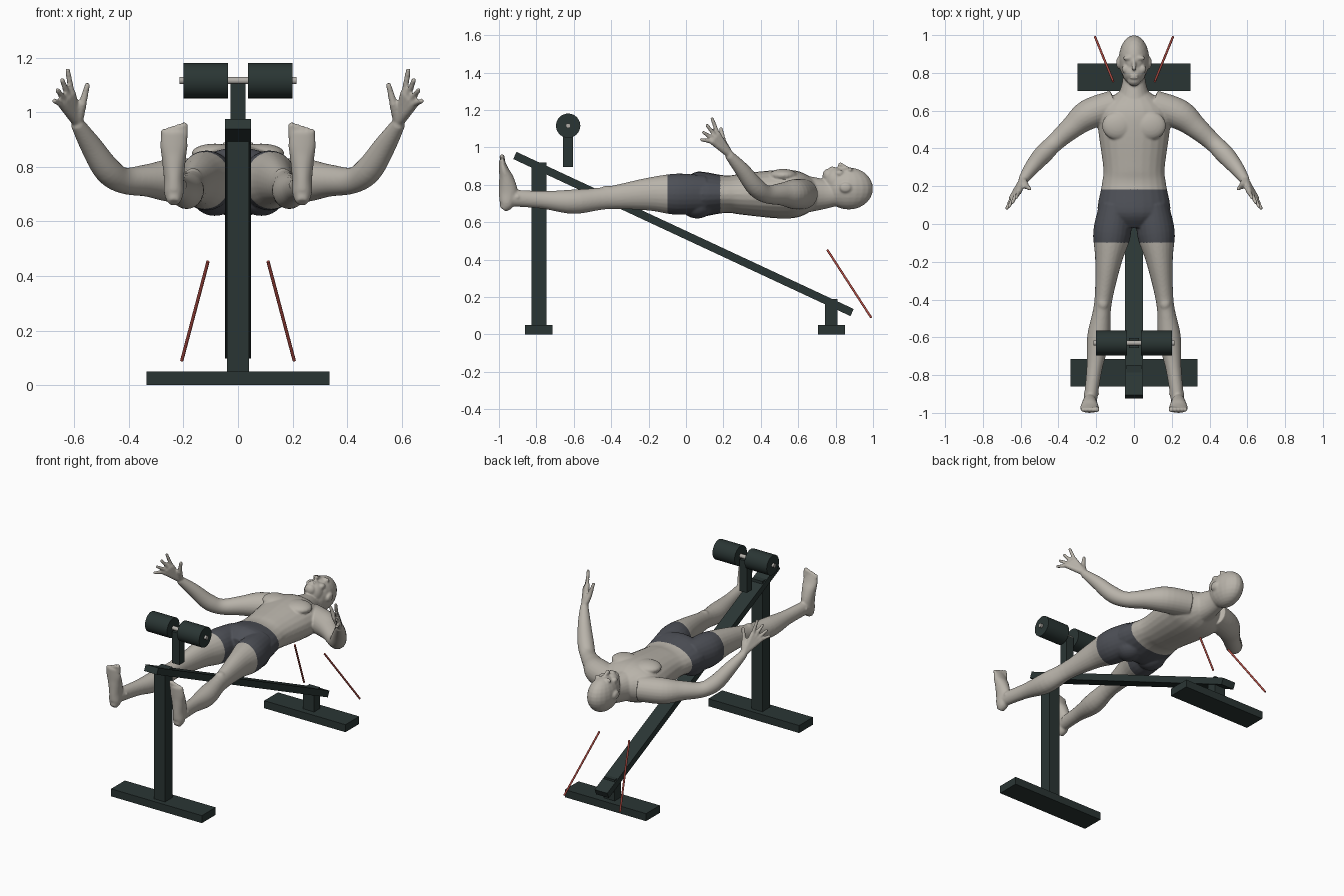
import bpy, bmesh
from math import cos, sin, tau
from mathutils import Vector, Matrix

default_cube = bpy.data.objects.get("Cube")
if default_cube:
    bpy.data.objects.remove(default_cube, do_unlink=True)


def material(name, red, green, blue):
    mat = bpy.data.materials.new(name)
    mat.use_nodes = True
    mat.diffuse_color = (red, green, blue, 1)
    mat.node_tree.nodes["Principled BSDF"].inputs["Base Color"].default_value = mat.diffuse_color
    return mat


SKIN = material("pale grey skin", .48, .45, .4)
SHORTS = material("slate shorts", .075, .08, .095)
STEEL = material("dark green steel", .023, .036, .034)
METAL = material("light metal", .45, .43, .4)
RED = material("red rod", .42, .07, .055)


def finish(name, shape, mat):
    bmesh.ops.recalc_face_normals(shape, faces=shape.faces)
    mesh = bpy.data.meshes.new(name)
    shape.to_mesh(mesh)
    shape.free()
    mesh.materials.append(mat)
    obj = bpy.data.objects.new(name, mesh)
    bpy.context.collection.objects.link(obj)
    return obj


def box(name, centre, size, turn=Matrix.Identity(4)):
    shape = bmesh.new()
    bmesh.ops.create_cube(shape, size=1, matrix=Matrix.Translation(centre) @ turn @ Matrix.Diagonal((*size, 1)))
    finish(name, shape, STEEL)


def aim(start, end):
    return (end - start).to_track_quat('Z', 'Y').to_matrix().to_4x4()


def rod(name, start, end, radius, mat, sides=32):
    start, end = Vector(start), Vector(end)
    shape = bmesh.new()
    bmesh.ops.create_cone(shape, cap_ends=True, segments=sides, radius1=radius, radius2=radius,
                          depth=(end - start).length,
                          matrix=Matrix.Translation((start + end) / 2) @ aim(start, end))
    for face in shape.faces:
        face.smooth = len(face.verts) == 4
    finish(name, shape, mat)


# Bench frame
post_y, rear_y = -.787, .777
box("front_base", (0, post_y, .025), (.67, .145, .05))
box("front_post", (0, post_y, .485), (.08, .08, .87))
box("rear_base", (0, rear_y, .025), (.6, .145, .05))
box("rear_post", (0, rear_y, .12), (.08, .065, .14))
beam_top, beam_foot = Vector((0, -.915, .957)), Vector((0, .888, .117))
box("sloping_beam", (beam_top + beam_foot) / 2, (.094, .042, (beam_foot - beam_top).length), aim(beam_top, beam_foot))

# Leg rollers on their bracket, and the two loose rods
roller_y, roller_z = -.63, 1.116
box("roller_bracket", (0, roller_y, 1), (.054, .054, .21))
rod("roller_axle", (-.215, roller_y, roller_z), (.215, roller_y, roller_z), .013, METAL)
for side, s in (("left", 1), ("right", -1)):
    rod(side + "_roller", (s * .037, roller_y, roller_z), (s * .2, roller_y, roller_z), .065, STEEL)
    rod(side + "_red_rod", (s * .206, .99, .09), (s * .11, .755, .453), .006, RED, sides=12)

# Body helpers: every piece goes into one mesh that is fused afterwards
body = bmesh.new()


def smooth_rows(rows, steps=5):
    """Fill in between the rows along a curve that passes through them."""
    rows = [Vector(row) for row in rows]
    slopes = [(rows[min(i + 1, len(rows) - 1)] - rows[max(i - 1, 0)]) / 2 for i in range(len(rows))]
    filled = []
    for i in range(len(rows) - 1):
        for k in range(steps):
            t = k / steps
            ease = t * t * (3 - 2 * t)
            filled.append(rows[i] * (1 - ease) + rows[i + 1] * ease
                          + slopes[i] * t * (1 - t) ** 2 - slopes[i + 1] * t * t * (1 - t))
    return filled + [rows[-1]]


def loft(rows, s=1, up=(0, 0, 1), sides=24):
    """Each row is x, y, z, radius across, radius along up."""
    rows = smooth_rows(rows)
    centres = [Vector((s * row[0], row[1], row[2])) for row in rows]
    rings = []
    for i, row in enumerate(rows):
        along = centres[min(i + 1, len(rows) - 1)] - centres[max(i - 1, 0)]
        across = along.cross(Vector(up)).normalized()
        rise = across.cross(along).normalized()
        rings.append([body.verts.new(centres[i] + across * row[3] * cos(a) + rise * row[4] * sin(a))
                      for a in (tau * k / sides for k in range(sides))])
    for ring, following in zip(rings, rings[1:]):
        for k in range(sides):
            body.faces.new((ring[k - 1], ring[k], following[k], following[k - 1]))
    body.faces.new(rings[0])
    body.faces.new(rings[-1])


def blob(centre, radii):
    bmesh.ops.create_uvsphere(body, u_segments=20, v_segments=14, radius=1,
                              matrix=Matrix.Translation(centre) @ Matrix.Diagonal((*radii, 1)))


def digit(start, end, thick, thin, s):
    """A tapered finger, toe or palm bone with round ends."""
    loft([(*start, thick, thick), (*end, thin, thin)], s, up=(.8, .6, 0), sides=12)
    for point, radius in ((start, thick), (end, thin)):
        blob((s * point[0], point[1], point[2]), (radius, radius, radius))


# Torso and neck: place along the spine, half width, half depth
SPINE = .75
torso = [(.7, .08, .07), (.61, .19, .12), (.5, .19, .13), (.3, .163, .11),
         (.21, .17, .1), (.06, .19, .12), (-.02, .1, .07)]
neck = [(.82, .055, .06), (.74, .065, .08), (.64, .1, .1)]
for part in (torso, neck):
    loft([(0, y, SPINE, wide, deep) for y, wide, deep in part])

# Head: skull, jaw, chin, lips and nose
blob((0, .87, .78), (.081, .13, .112))
blob((0, .8, .82), (.062, .06, .074))
blob((0, .76, .85), (.036, .03, .036))
for lip_y in (.774, .786):
    blob((0, lip_y, .889), (.024, .006, .01))
digit((0, .87, .887), (0, .825, .907), .008, .013, 1)

# Limbs
arm = [(.1, .63, SPINE, .08), (.24, .58, SPINE, .08), (.33, .51, SPINE, .06), (.42, .43, SPINE, .048),
       (.48, .37, .79, .05), (.54, .3, .88, .04), (.59, .23, .96, .025)]
leg = [(.1, SPINE, .085, .1), (-.05, SPINE, .1, .11), (-.2, SPINE, .07, .088), (-.42, .73, .046, .06),
       (-.6, .71, .06, .065), (-.77, .72, .041, .047), (-.94, .73, .035, .045)]
foot = [(.67, .02, .02), (.7, .035, .04), (.76, .037, .05), (.83, .044, .04), (.88, .05, .026), (.93, .045, .015)]
wrist, thumb_joint = Vector((.59, .23, .965)), Vector((.57, .2, 1.03))
SOLE, FOOT_X = -1, .235


def leg_x(y):
    return .11 - .13 * y


for s in (1, -1):
    loft([(x, y, z, r, r) for x, y, z, r in arm], s)
    loft([(leg_x(y), y, z, wide, deep) for y, z, wide, deep in leg], s)
    loft([(FOOT_X, SOLE + deep, z, wide, deep) for z, wide, deep in foot], s, up=(0, 1, 0))
    # Chest, buttock, kneecap, ankle bones
    blob((s * .085, .52, .85), (.085, .075, .035))
    blob((s * .085, .06, .695), (.085, .09, .075))
    blob((s * leg_x(-.42), -.42, .77), (.03, .04, .025))
    blob((s * leg_x(-.9), -.9, .735), (.042, .02, .02))
    # Brow, cheek, eye, ear
    blob((s * .033, .878, .88), (.028, .012, .014))
    blob((s * .043, .82, .862), (.022, .024, .018))
    blob((s * .031, .855, .873), (.014, .009, .009))
    blob((s * .082, .853, .785), (.012, .032, .026))
    # Palm and fingers fan out from the wrist, index finger first
    for i in range(4):
        knuckle = Vector((.61, .17, 1.07)) + i * Vector((.012, -.01, -.013))
        bend = .4 + .34 * i
        reach = Vector((.4 * sin(bend), -.85 * sin(bend), cos(bend)))
        digit(wrist, knuckle, .02, .016, s)
        digit(knuckle, knuckle + reach * (.09 - .007 * i), .0125, .0095, s)
    digit(wrist, thumb_joint, .022, .016, s)
    digit(thumb_joint, (.552, .187, 1.1), .015, .01, s)
    # Toes, big toe first
    for i in range(5):
        toe_x, thick = .197 + .019 * i, .014 - .001 * i
        digit((toe_x, SOLE + .022, .915), (toe_x, SOLE + .017, .95 - .005 * i), thick, thick, s)

# Fuse the body into one smooth skin
figure = finish("lying_figure", body, SKIN)
fuse = figure.modifiers.new("fuse", 'REMESH')
fuse.mode = 'VOXEL'
fuse.voxel_size = .006
soften = figure.modifiers.new("soften", 'SMOOTH')
soften.iterations = 4
graph = bpy.context.evaluated_depsgraph_get()
fused = bpy.data.meshes.new_from_object(figure.evaluated_get(graph))
figure.modifiers.clear()
figure.data = fused
fused.materials.clear()
for mat in (SKIN, SHORTS):
    fused.materials.append(mat)

# Shorts cover the hips and upper thighs
for face in fused.polygons:
    face.use_smooth = True
    face.material_index = int(-.1 < face.center.y < .183 and abs(face.center.x) < .3)
